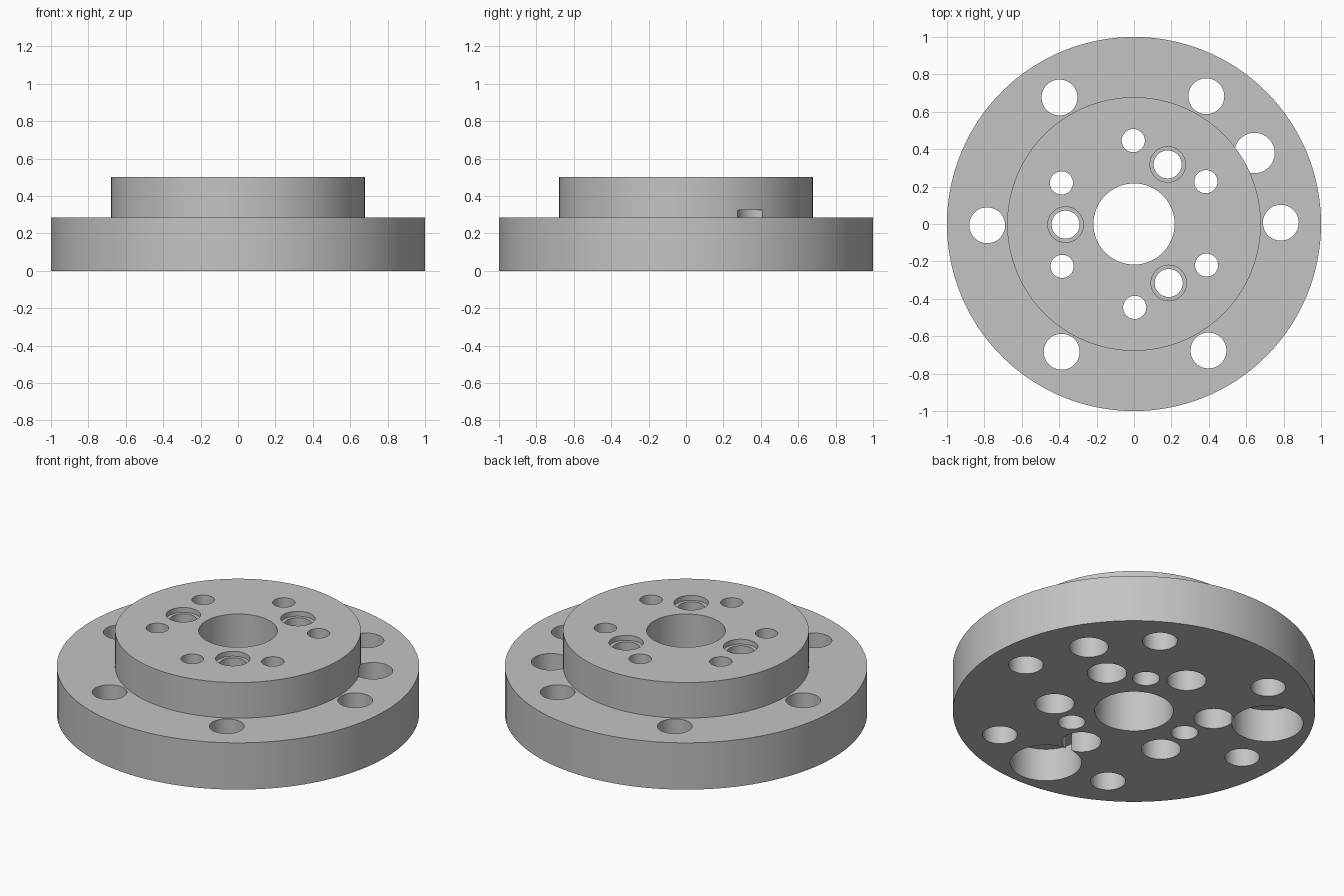
import bpy, bmesh, math
from math import cos, sin, radians

cube = bpy.data.objects.get("Cube")
if cube:
    bpy.data.objects.remove(cube, do_unlink=True)

# Single machined-metal colour
metal = bpy.data.materials.new("machined_grey")
metal.use_nodes = True
GREY = (0.55, 0.55, 0.55, 1)
metal.diffuse_color = GREY
metal.node_tree.nodes["Principled BSDF"].inputs["Base Color"].default_value = GREY


def turned(name, profile, sides, x=0, y=0):
    """Solid of revolution from (radius, height) pairs, bottom to top."""
    bm = bmesh.new()
    angles = [2 * math.pi * i / sides for i in range(sides)]
    rings = [[bm.verts.new((x + r * cos(a), y + r * sin(a), z)) for a in angles]
             for r, z in profile]
    for low, high in zip(rings, rings[1:]):
        for i in range(sides):
            j = (i + 1) % sides
            bm.faces.new((low[i], low[j], high[j], high[i]))
    bm.faces.new(rings[0][::-1])
    bm.faces.new(rings[-1])
    mesh = bpy.data.meshes.new(name)
    bm.to_mesh(mesh)
    bm.free()
    mesh.materials.append(metal)
    obj = bpy.data.objects.new(name, mesh)
    bpy.context.collection.objects.link(obj)
    return obj


FLANGE_TOP, HUB_TOP = 0.285, 0.502
BELOW, ABOVE = -0.1, 0.7
TWIST = 0.5  # slight rotation of the whole hole pattern

# Flange disc with raised hub
body = turned("flanged_hub", [(1, 0), (1, FLANGE_TOP), (0.678, FLANGE_TOP), (0.678, HUB_TOP)], 128)
bpy.context.view_layer.objects.active = body
body.select_set(True)


def drill(profile, distance=0, start=0, count=1, sides=48):
    """Cut a ring of equally spaced holes with the given drill profile."""
    for k in range(count):
        a = radians(TWIST + start + 360 * k / count)
        cutter = turned("cutter", profile, sides, distance * cos(a), distance * sin(a))
        cutter.hide_render = True
        cut = body.modifiers.new("hole", "BOOLEAN")
        cut.operation = "DIFFERENCE"
        cut.solver = "EXACT"
        cut.object = cutter
        bpy.ops.object.modifier_apply(modifier=cut.name)
        bpy.data.objects.remove(cutter, do_unlink=True)


# Centre bore
drill([(0.217, BELOW), (0.217, ABOVE)], sides=80)
# Outer flange holes
drill([(0.096, BELOW), (0.096, ABOVE)], 0.785, 0, 6)
# Hub bolt holes, counterbored from below
drill([(0.109, BELOW), (0.109, 0.325), (0.062, 0.325), (0.062, ABOVE)], 0.446, 30, 6)
# Hub holes with a shallow recess on top
drill([(0.075, BELOW), (0.075, HUB_TOP - 0.03), (0.095, HUB_TOP - 0.03), (0.095, ABOVE)], 0.366, 60, 3)
# Flange hole that notches the hub wall
drill([(0.108, BELOW), (0.108, 0.325)], 0.748, 30)
# Two blind pockets underneath
for angle in (150, 270):
    drill([(0.197, BELOW), (0.197, 0.2)], 0.749, angle, sides=64)

bpy.ops.object.shade_smooth_by_angle(angle=radians(30))
